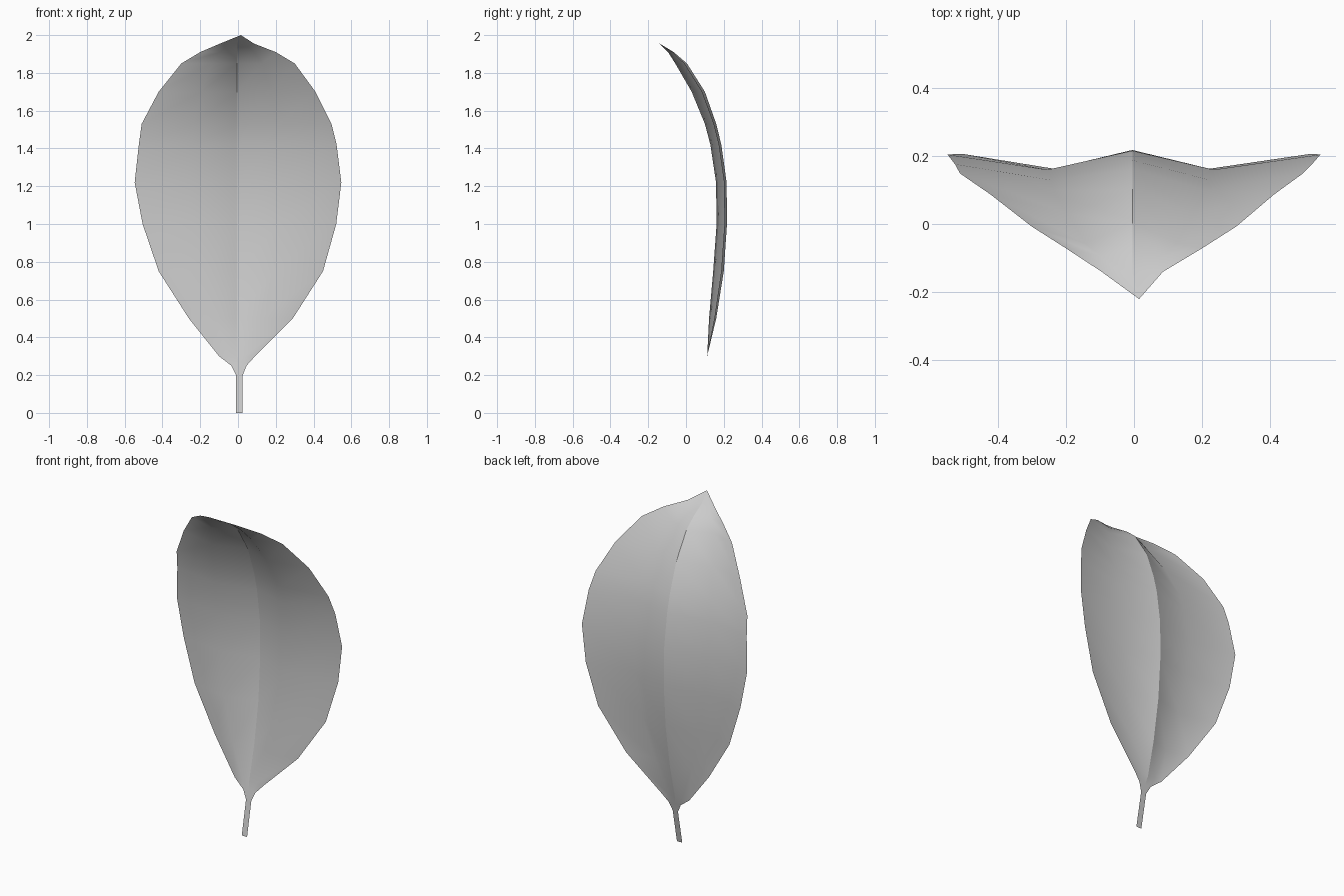
import bpy
import bmesh

# Remove the default object
default_cube = bpy.data.objects.get("Cube")
if default_cube:
    bpy.data.objects.remove(default_cube, do_unlink=True)


def make_material(name, colour):
    material = bpy.data.materials.new(name)
    material.use_nodes = True
    material.diffuse_color = colour
    shader = material.node_tree.nodes["Principled BSDF"]
    shader.inputs["Base Color"].default_value = colour
    return material


# Leaf stations from stalk to tip:
# height, left and right outline in x, midrib y, forward depth of the side folds
STATIONS = [
    (0, -.01, .025, .05, 0),
    (.2, -.01, .025, .09, 0),
    (.25, -.035, .045, .1, 0),
    (.3, -.1, .09, .112, 0),
    (.5, -.26, .29, .16, .038),
    (.75, -.42, .45, .2, .056),
    (1, -.505, .52, .217, .055),
    (1.22, -.547, .547, .215, .056),
    (1.42, -.525, .522, .187, .058),
    (1.53, -.51, .495, .16, .06),
    (1.7, -.42, .41, .1, .07),
    (1.85, -.3, .3, .005, .062),
    (1.91, -.2, .2, -.065, .03),
    (1.955, -.095, .085, -.14, 0),
    (2, .015, .015, -.22, 0),
]


def cross_section(left, right, rib_y, fold):
    """Return the five points of the folded section as x, y pairs."""
    rib_x = (left + right) / 2
    if fold:
        rib_x = -.005
    rim_y = rib_y - fold * .2
    fold_y = rib_y - fold
    return [
        (left, rim_y),
        ((left + rib_x) * .46, fold_y),
        (rib_x, rib_y),
        ((right + rib_x) * .43, fold_y),
        (right, rim_y),
    ]


def build_leaf(name, material):
    mesh = bpy.data.meshes.new(name)
    bm = bmesh.new()
    rows = []
    for height, left, right, rib_y, fold in STATIONS:
        section = cross_section(left, right, rib_y, fold)
        rows.append([bm.verts.new((x, y, height)) for x, y in section])

    # Skin neighbouring sections with one thin sheet facing the front
    for lower, upper in zip(rows, rows[1:]):
        for i in range(len(lower) - 1):
            face = bm.faces.new((lower[i], lower[i + 1], upper[i + 1], upper[i]))
            face.smooth = True

    # Keep the midrib crease crisp
    middle = len(rows[0]) // 2
    for lower, upper in zip(rows, rows[1:]):
        bm.edges.get((lower[middle], upper[middle])).smooth = False

    # Close the pointed tip
    bmesh.ops.remove_doubles(bm, verts=bm.verts[:], dist=.0005)
    bm.to_mesh(mesh)
    bm.free()

    leaf = bpy.data.objects.new(name, mesh)
    mesh.materials.append(material)
    bpy.context.collection.objects.link(leaf)
    return leaf


# Single folded leaf blade with its flat stalk
leaf_grey = make_material("pale grey", (.6, .6, .6, 1))
build_leaf("leaf_blade_and_stalk", leaf_grey)
